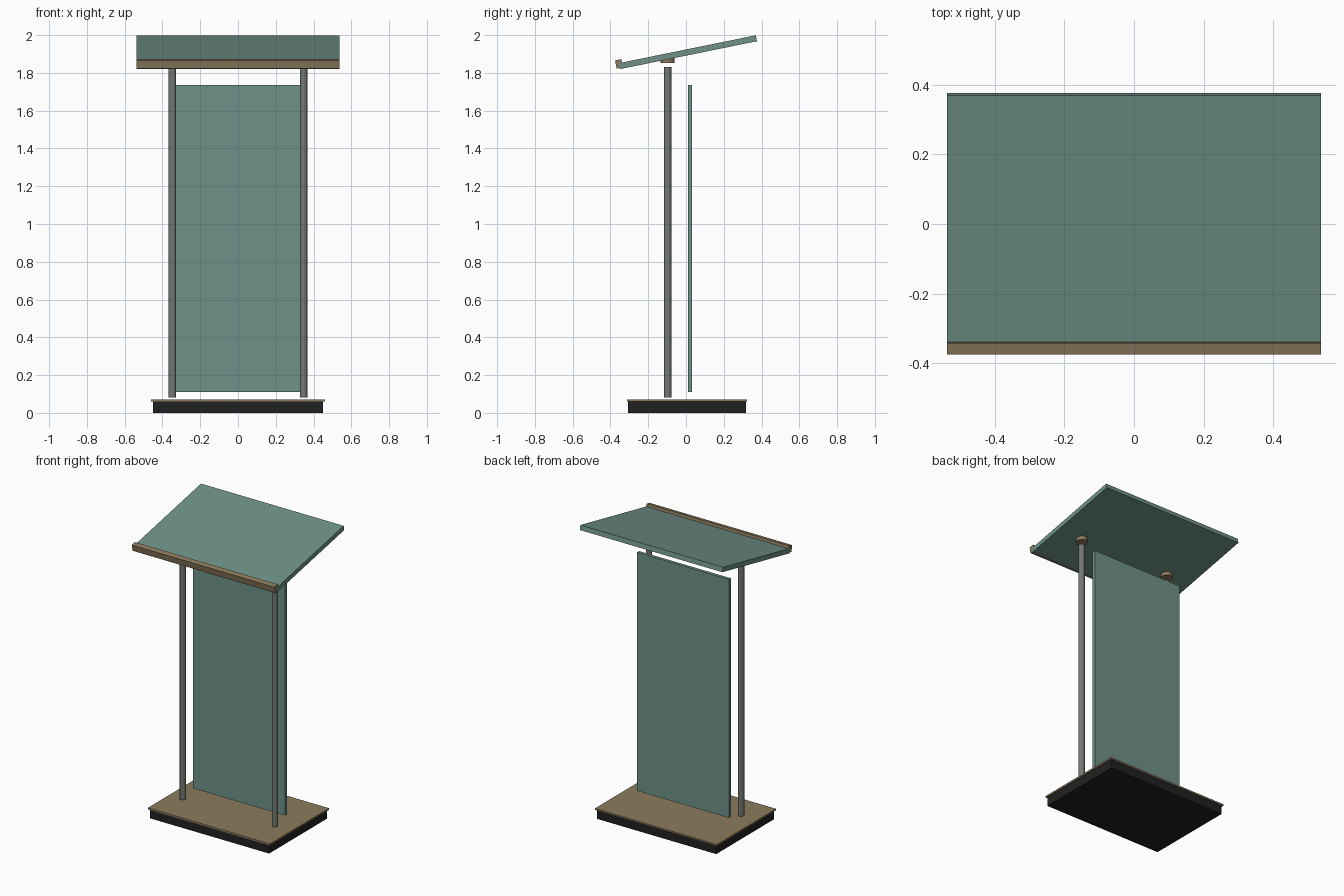
import bpy, bmesh, math

if "Cube" in bpy.data.objects:
    bpy.data.objects.remove(bpy.data.objects["Cube"])


def material(name, rgb):
    """Flat colour from sRGB 0-255, stored as linear."""
    lin = [(c / 255 / 12.92) if c / 255 <= 0.04045
           else ((c / 255 + 0.055) / 1.055) ** 2.4 for c in rgb]
    m = bpy.data.materials.new(name)
    m.diffuse_color = (*lin, 1)
    m.use_nodes = True
    m.node_tree.nodes["Principled BSDF"].inputs["Base Color"].default_value = m.diffuse_color
    return m


TEAL = material("teal glass", (110, 145, 135))
TAN = material("tan wood", (140, 123, 93))
GREY = material("grey metal", (115, 121, 116))
BLACK = material("black plinth", (33, 33, 33))


def extrude_x(name, profile, half_width, mat):
    """Extrude a (y, z) profile along x, symmetric about x = 0."""
    bm = bmesh.new()
    face = bm.faces.new([bm.verts.new((-half_width, y, z)) for y, z in profile])
    out = bmesh.ops.extrude_face_region(bm, geom=[face])
    verts = [g for g in out["geom"] if isinstance(g, bmesh.types.BMVert)]
    bmesh.ops.translate(bm, verts=verts, vec=(2 * half_width, 0, 0))
    bmesh.ops.recalc_face_normals(bm, faces=bm.faces)
    mesh = bpy.data.meshes.new(name)
    bm.to_mesh(mesh)
    bm.free()
    obj = bpy.data.objects.new(name, mesh)
    bpy.context.collection.objects.link(obj)
    mesh.materials.append(mat)
    return obj


def box(name, half_width, y0, y1, z0, z1, mat):
    return extrude_x(name, [(y0, z0), (y1, z0), (y1, z1), (y0, z1)], half_width, mat)


def cylinder(name, x, y, z0, z1, radius, mat):
    bpy.ops.mesh.primitive_cylinder_add(
        vertices=32, radius=radius, depth=z1 - z0, location=(x, y, (z0 + z1) / 2))
    obj = bpy.context.object
    obj.name = name
    obj.data.materials.append(mat)
    bpy.ops.object.shade_smooth_by_angle(angle=math.radians(35))


# Plinth with a thin wooden cover
box("plinth", 0.45, -0.307, 0.317, 0, 0.06, BLACK)
box("plinth_cover", 0.46, -0.313, 0.324, 0.06, 0.071, TAN)

# Upright back panel
box("upright_panel", 0.347, 0.011, 0.032, 0.11, 1.736, TEAL)

# Posts and the round mounts above them
for side, sx in (("left", -1), ("right", 1)):
    cylinder(side + "_post", sx * 0.347, -0.097, 0.081, 1.83, 0.02, GREY)
    cylinder(side + "_mount", sx * 0.347, -0.097, 1.852, 1.883, 0.037, TAN)

# Sloped reading board and its front lip, drawn in the board's own slope
TILT = math.radians(11.5)


def slope(points):
    c, s = math.cos(TILT), math.sin(TILT)
    return [(-0.35 + u * c - n * s, 1.82 + u * s + n * c) for u, n in points]


extrude_x("reading_board",
          slope([(0, 0), (0.741, 0), (0.741, 0.032), (0, 0.032)]), 0.538, TEAL)
extrude_x("front_lip",
          slope([(-0.016, 0.006), (0, 0.006), (0, 0.032), (0.018, 0.032),
                 (0.018, 0.05), (-0.016, 0.05)]), 0.538, TAN)
